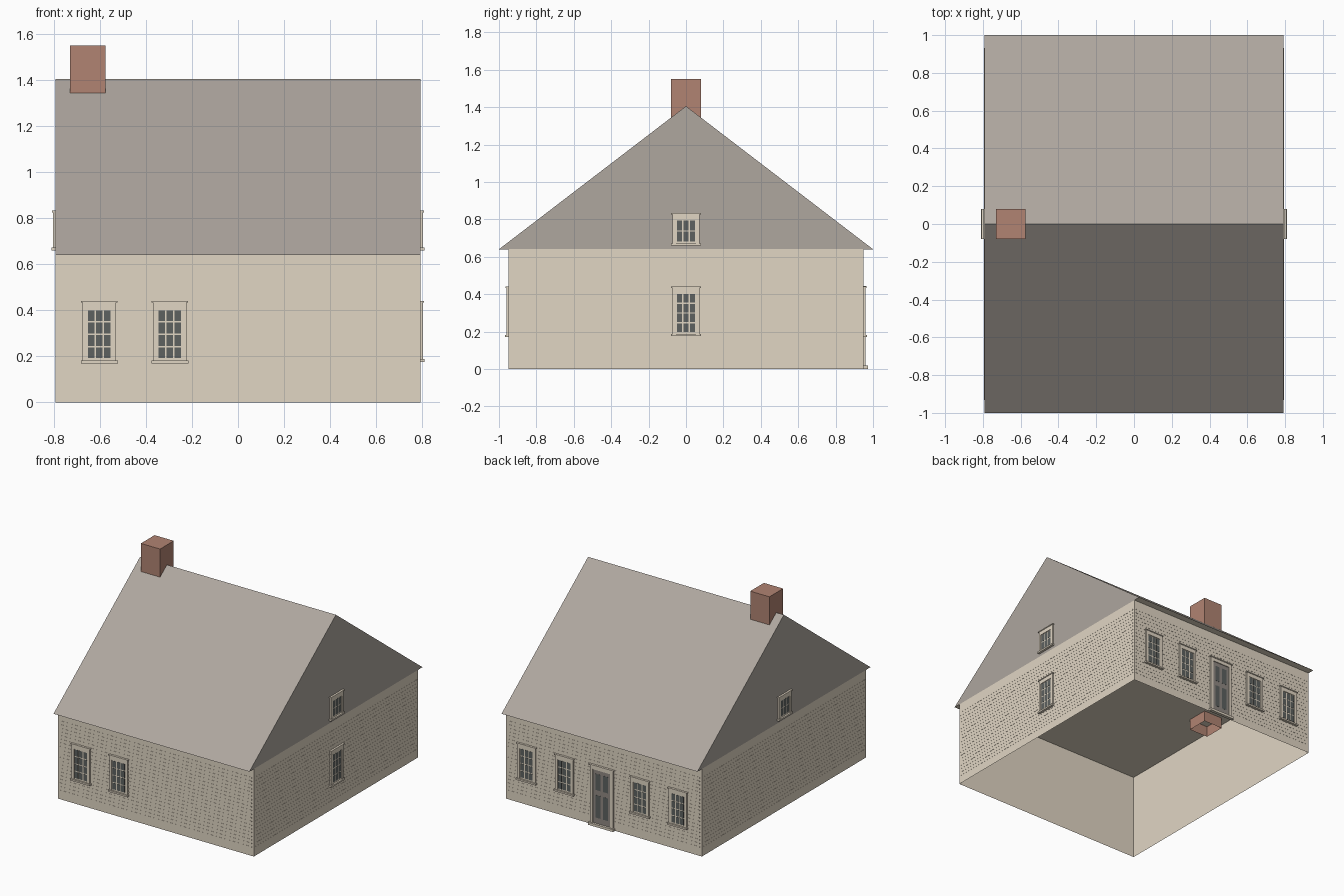
import bpy, bmesh, math
from mathutils import Matrix, Vector

if "Cube" in bpy.data.objects:
    bpy.data.objects.remove(bpy.data.objects["Cube"], do_unlink=True)


def material(name, rgb):
    m = bpy.data.materials.new(name)
    m.use_nodes = True
    m.diffuse_color = (*rgb, 1)
    bsdf = m.node_tree.nodes["Principled BSDF"]
    bsdf.inputs["Base Color"].default_value = (*rgb, 1)
    bsdf.inputs["Roughness"].default_value = 0.9
    return m


CREAM = material("cream wood", (0.75, 0.67, 0.55))
SHINGLE = material("grey brown roof", (0.425, 0.385, 0.345))
BRICK = material("red brick", (0.44, 0.23, 0.17))
GLASS = material("dark glass", (0.11, 0.12, 0.115))
DOOR = material("taupe door", (0.28, 0.25, 0.225))

HALF_X, HALF_Y, EAVE, RIDGE = 0.792, 0.948, 0.64, 1.405


def add_box(bm, x, y, z):
    """Box between the (low, high) pairs; returns its faces."""
    size = Vector((x[1] - x[0], y[1] - y[0], z[1] - z[0]))
    mid = Vector((sum(x) / 2, sum(y) / 2, sum(z) / 2))
    out = bmesh.ops.create_cube(
        bm, size=1, matrix=Matrix.Translation(mid) @ Matrix.Diagonal((*size, 1)))
    return list({f for v in out["verts"] for f in v.link_faces})


def finish(bm, name, *mats, matrix=None):
    if matrix:
        bm.transform(matrix)
    mesh = bpy.data.meshes.new(name)
    bm.to_mesh(mesh)
    bm.free()
    for mat in mats:
        mesh.materials.append(mat)
    obj = bpy.data.objects.new(name, mesh)
    bpy.context.collection.objects.link(obj)


def boxes(name, mat, matrix, parts):
    """One object from boxes given as (across, outward depth, height) ranges."""
    bm = bmesh.new()
    for across, depth, height in parts:
        add_box(bm, across, (-depth[1], -depth[0]), height)
    finish(bm, name, mat, matrix=matrix)


def side(x, y, degrees):
    """Frame of one wall: local x runs along it, local -y points outward."""
    return Matrix.Translation((x, y, 0)) @ Matrix.Rotation(math.radians(degrees), 4, "Z")


WALLS = {
    "front": (side(0, -HALF_Y, 0), HALF_X),
    "right": (side(HALF_X, 0, 90), HALF_Y),
    "back": (side(0, HALF_Y, 180), HALF_X),
    "left": (side(-HALF_X, 0, -90), HALF_Y),
}

# Wall shell, open underneath
bm = bmesh.new()
faces = add_box(bm, (-HALF_X, HALF_X), (-HALF_Y, HALF_Y), (0, EAVE))
bmesh.ops.delete(bm, geom=[f for f in faces if abs(f.normal.z) > 0.5], context="FACES_ONLY")
finish(bm, "walls", CREAM)

# Thin siding laps between the corner boards
for wall, (frame, half) in WALLS.items():
    run = (-half + 0.016, half - 0.016)
    boxes(wall + "_siding_laps", CREAM, frame,
          [(run, (0.0005, 0.0015), (z - 0.0035, z + 0.0035))
           for z in (0.064 + 0.0267 * i for i in range(20))])

# Closed gable roof with a cream ceiling underneath
bm = bmesh.new()
ends = [[bm.verts.new((x, y, z)) for y, z in ((-1, EAVE), (1, EAVE), (0, RIDGE))]
        for x in (-HALF_X, HALF_X)]
bm.faces.new(ends[0])
bm.faces.new(ends[1])
for i in range(3):
    j = (i + 1) % 3
    bm.faces.new((ends[0][i], ends[0][j], ends[1][j], ends[1][i]))
bmesh.ops.recalc_face_normals(bm, faces=bm.faces)
for face in bm.faces:
    face.normal_update()
    face.material_index = int(face.normal.z < -0.5)
finish(bm, "roof", SHINGLE, CREAM)

# Chimney, reaching through the ceiling and open underneath
bm = bmesh.new()
faces = add_box(bm, (-0.73, -0.575), (-0.079, 0.079), (0.56, 1.55))
bmesh.ops.delete(bm, geom=[f for f in faces if f.normal.z < -0.5], context="FACES_ONLY")
finish(bm, "chimney", BRICK)


def window(name, wall, u, low, high, rows):
    """Cased window with three columns of panes, centred at u along the wall."""
    frame = WALLS[wall][0] @ Matrix.Translation((u, 0, 0))
    w, pane_w = 0.073, 0.049
    glass_low, glass_high = low + 0.018, high - 0.04
    board = (0.001, 0.012)
    boxes(name + "_casing", CREAM, frame, [
        ((-w, -pane_w - 0.004), board, (low, high)),
        ((pane_w + 0.004, w), board, (low, high)),
        ((-w, w), board, (glass_high + 0.004, high)),
        ((-w - 0.006, w + 0.006), (0.001, 0.016), (high - 0.007, high)),
        ((-w - 0.007, w + 0.007), (0.001, 0.019), (low - 0.004, low + 0.008)),
    ])
    boxes(name + "_sash", CREAM, frame,
          [((-w + 0.005, w - 0.005), (0.001, 0.007), (low + 0.002, high - 0.01))])
    gap = 0.0065
    pw = (2 * pane_w - 2 * gap) / 3
    ph = (glass_high - glass_low - (rows - 1) * gap) / rows
    panes = []
    for c in range(3):
        for r in range(rows):
            x = -pane_w + c * (pw + gap)
            z = glass_low + r * (ph + gap)
            panes.append(((x, x + pw), (0.006, 0.008), (z, z + ph)))
    boxes(name + "_panes", GLASS, frame, panes)


# Windows: the back wall is mirrored along its own run
for i, x in enumerate((-0.602, -0.296)):
    window(f"front_window_{i + 1}", "front", x, 0.174, 0.44, 4)
for i, x in enumerate((-0.602, -0.296, 0.315, 0.62)):
    window(f"back_window_{i + 1}", "back", -x, 0.174, 0.44, 4)
window("right_window", "right", 0, 0.18, 0.44, 4)
for wall in ("right", "left"):
    window(wall + "_attic_window", wall, 0, 0.664, 0.833, 2)

# Back door with casing, threshold and four panels
frame = WALLS["back"][0] @ Matrix.Translation((-0.012, 0, 0))
board = (0.001, 0.013)
boxes("door_casing", CREAM, frame, [
    ((-0.093, -0.07), board, (0, 0.44)),
    ((0.07, 0.093), board, (0, 0.44)),
    ((-0.093, 0.093), board, (0.41, 0.44)),
    ((-0.1, 0.1), (0.001, 0.017), (0.435, 0.443)),
    ((-0.102, 0.102), (0.001, 0.024), (0, 0.018)),
])
boxes("door_leaf", DOOR, frame, [((-0.07, 0.07), (0.001, 0.007), (0.018, 0.41))])
boxes("door_panels", GLASS, frame,
      [((x - 0.019, x + 0.019), (0.006, 0.008), height)
       for x in (-0.03, 0.03) for height in ((0.06, 0.225), (0.262, 0.38))])
